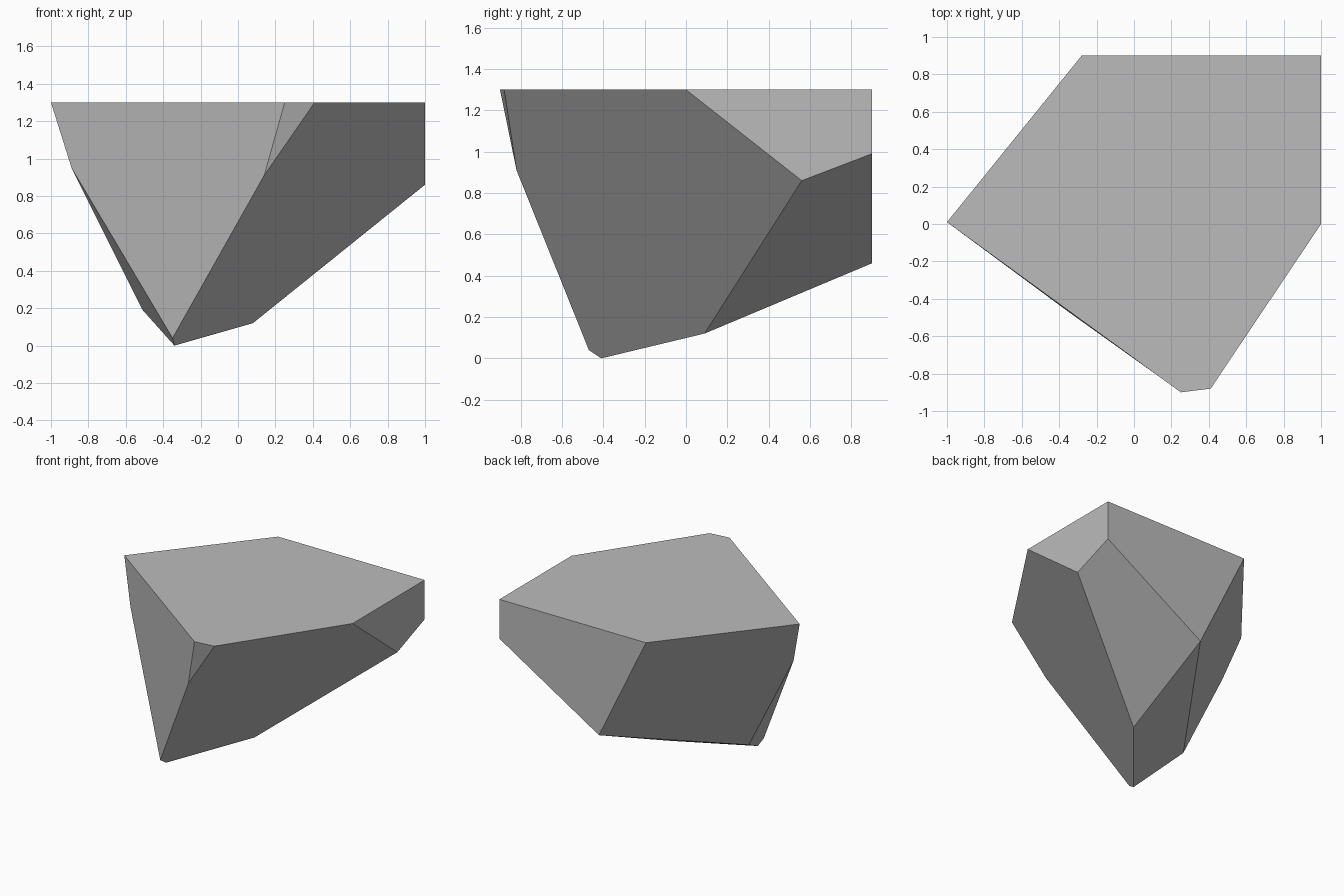
import bpy
import bmesh
import math

cube = bpy.data.objects.get("Cube")
if cube:
    bpy.data.objects.remove(cube, do_unlink=True)

# Plain grey stone
stone = bpy.data.materials.new("stone_grey")
stone.use_nodes = True
grey = (0.5, 0.5, 0.5, 1.0)
stone.diffuse_color = grey
stone.node_tree.nodes["Principled BSDF"].inputs["Base Color"].default_value = grey

# Flat top outline, counter-clockwise
TOP = 1.3
rim = [(-1, 0.01), (0.25, -0.9), (0.41, -0.88), (1, 0), (1, 0.9), (-0.28, 0.9)]

# Corners where the chipped sides meet below the rim
chips = [
    (0.14, -0.82, 0.91),    # front
    (-0.89, -0.07, 0.95),   # left side
    (1, 0.56, 0.86),        # right side
    (1, 0.9, 0.99),         # back right edge
    (0.13, 0.9, 0.46),      # back
]

# Corners of the sloping underside and its pointed foot
foot = [
    (-0.35, -0.47, 0.04),
    (-0.34, -0.41, 0),
    (-0.51, -0.055, 0.19),
    (0.08, 0.09, 0.12),
]

# Wrap a faceted hull around the corners and merge coplanar triangles
bm = bmesh.new()
for co in [(x, y, TOP) for x, y in rim] + chips + foot:
    bm.verts.new(co)
bmesh.ops.convex_hull(bm, input=bm.verts)
bmesh.ops.dissolve_limit(bm, angle_limit=math.radians(4),
                         verts=bm.verts, edges=bm.edges)
bmesh.ops.recalc_face_normals(bm, faces=bm.faces)

mesh = bpy.data.meshes.new("rock")
bm.to_mesh(mesh)
bm.free()
mesh.materials.append(stone)
rock = bpy.data.objects.new("rock", mesh)
bpy.context.collection.objects.link(rock)
